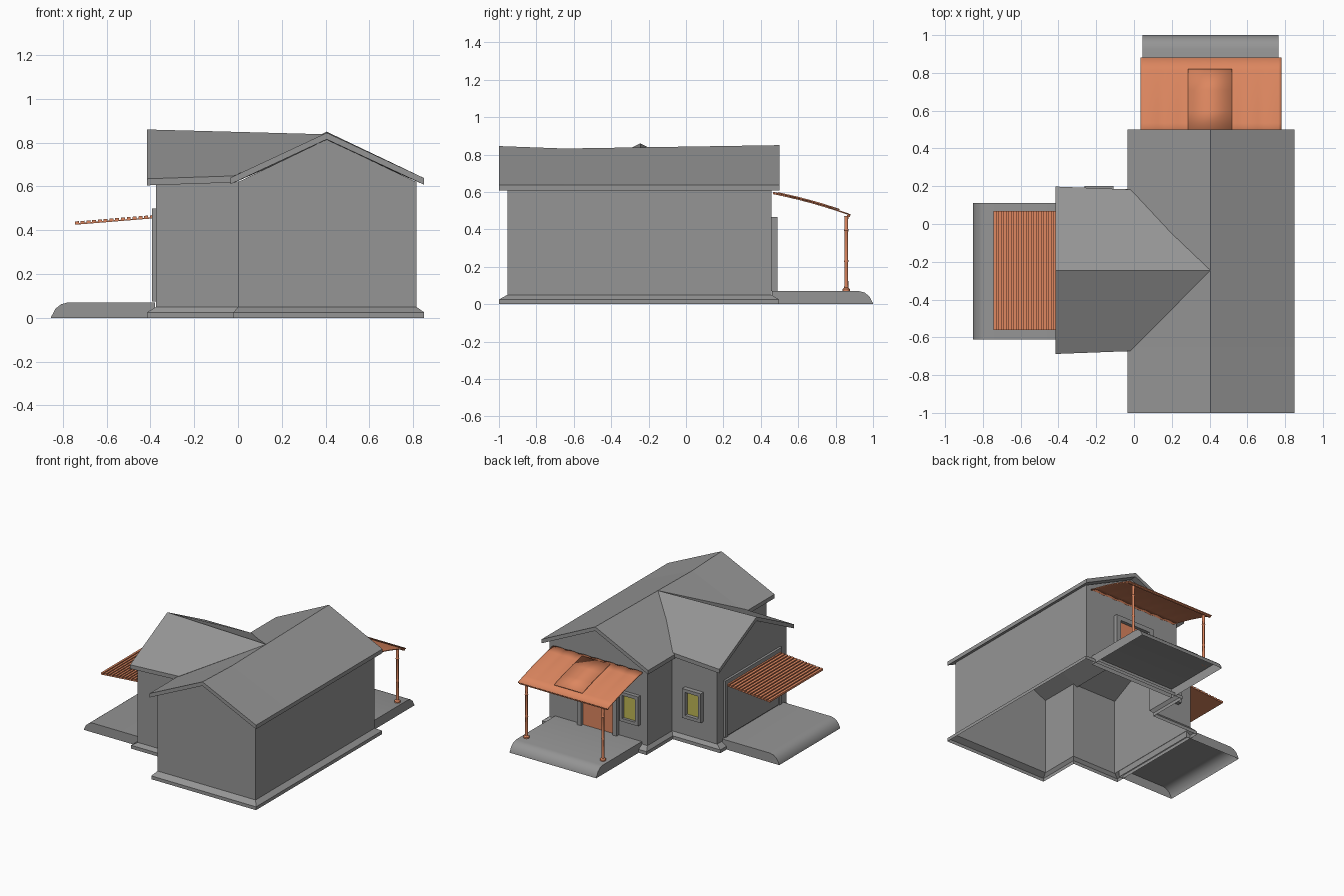
import bpy, math
from mathutils import Vector

cube = bpy.data.objects.get("Cube")
if cube:
    bpy.data.objects.remove(cube, do_unlink=True)


def material(name, rgb):
    m = bpy.data.materials.new(name)
    m.use_nodes = True
    m.diffuse_color = (*rgb, 1)
    m.node_tree.nodes["Principled BSDF"].inputs["Base Color"].default_value = (*rgb, 1)
    return m


GREY = material("plain grey", (0.3, 0.3, 0.3))
ORANGE = material("terracotta orange", (0.72, 0.24, 0.115))
YELLOW = material("window yellow", (0.52, 0.47, 0.09))


def make(name, verts, faces, mat, smooth=False):
    me = bpy.data.meshes.new(name)
    me.from_pydata([tuple(v) for v in verts], [], faces)
    me.materials.append(mat)
    ob = bpy.data.objects.new(name, me)
    bpy.context.collection.objects.link(ob)
    if smooth:
        bpy.ops.object.select_all(action='DESELECT')
        ob.select_set(True)
        bpy.context.view_layer.objects.active = ob
        bpy.ops.object.shade_smooth_by_angle(angle=math.radians(40))
    return ob


def loft(name, rings, mat, closed=True, caps=True, smooth=False):
    """Bridge equal-length rings of points into one skin."""
    n = len(rings[0])
    verts = [p for r in rings for p in r]
    faces = []
    for k in range(len(rings) - 1):
        for i in range(n if closed else n - 1):
            j = (i + 1) % n
            faces.append((k * n + i, k * n + j, (k + 1) * n + j, (k + 1) * n + i))
    if caps:
        faces += [tuple(reversed(range(n))), tuple(range(len(verts) - n, len(verts)))]
    return make(name, verts, faces, mat, smooth)


def box(name, lo, hi, mat):
    rings = [[(lo[0], lo[1], z), (hi[0], lo[1], z), (hi[0], hi[1], z), (lo[0], hi[1], z)]
             for z in (lo[2], hi[2])]
    return loft(name, rings, mat)


def tee(z, xl, xm, xr, y0, y1, y2, y3):
    """T-shaped floor outline at height z."""
    return [(x, y, z) for x, y in ((xm, y0), (xr, y0), (xr, y3), (xm, y3),
                                   (xm, y2), (xl, y2), (xl, y1), (xm, y1))]


# Walls and plinth
WALL = (-0.375, 0.0, 0.815, -0.955, -0.655, 0.165, 0.457)
FOOT = (-0.415, -0.02, 0.85, -1.0, -0.675, 0.185, 0.497)
loft("house_walls", [tee(0.045, *WALL), tee(0.622, *WALL)], GREY, caps=False)
loft("plinth", [tee(0, *FOOT), tee(0.025, *FOOT), tee(0.05, *WALL)], GREY, caps=False)

# Gable ends
for name, y in (("front_gable", WALL[3]), ("back_gable", WALL[6])):
    make(name, [(0, y, 0.62), (0.815, y, 0.62), (0.405, y, 0.815)], [(0, 1, 2)], GREY)
make("wing_gable", [(-0.375, -0.655, 0.62), (-0.375, 0.165, 0.62), (-0.375, -0.245, 0.825)],
     [(0, 2, 1)], GREY)

# Main roof with a slightly sagging ridge
T = 0.03


def main_ring(y, ridge):
    top = [(-0.035, 0.64), (0.405, ridge), (0.85, 0.638)]
    return [(x, y, z) for x, z in top] + [(x, y, z - T) for x, z in reversed(top)]


loft("main_roof", [main_ring(-1, 0.845), main_ring(-0.65, 0.832), main_ring(0.5, 0.85)], GREY)


# Wing roof, its inner end running along the valleys
def wing_ring(eave_x, ridge_x, half, eave_z, ridge_z):
    c = -0.245
    top = [(eave_x, c - half, eave_z), (ridge_x, c, ridge_z), (eave_x, c + half, eave_z)]
    return top + [(x, y, z - T) for x, y, z in reversed(top)]


loft("wing_roof", [wing_ring(-0.415, -0.415, 0.443, 0.635, 0.86),
                   wing_ring(-0.02, 0.405, 0.428, 0.648, 0.838)], GREY)


# Slabs, hollow underneath, with a rounded outer end
def slab(name, start, end, lo, hi, place):
    s = 1 if end > start else -1
    prof = [(start, 0), (start, 0.07), (end - s * 0.075, 0.07), (end - s * 0.045, 0.062),
            (end - s * 0.02, 0.042), (end, 0.005), (end, 0)]
    loft(name, [[place(d, w, z) for d, z in prof] for w in (lo, hi)], GREY,
         closed=False, smooth=True)


slab("porch_slab", 0.46, 1.0, 0.045, 0.765, lambda d, w, z: (w, d, z))
slab("driveway_slab", -0.38, -0.853, -0.612, 0.112, lambda d, w, z: (d, w, z))


# Framed openings: a raised frame with a thin panel inside
def opening(name, a0, a1, z0, z1, wall, depth, border, mat, along_x=True, sill=True):
    def part(label, u0, u1, w0, w1, d, m):
        n0, n1 = sorted((wall, wall + d))
        if along_x:
            box(label, (u0, n0, w0), (u1, n1, w1), m)
        else:
            box(label, (n0, u0, w0), (n1, u1, w1), m)
    b = border
    part(name + "_side_a", a0, a0 + b, z0, z1, depth, GREY)
    part(name + "_side_b", a1 - b, a1, z0, z1, depth, GREY)
    part(name + "_head", a0 + b, a1 - b, z1 - b, z1, depth, GREY)
    if sill:
        part(name + "_sill", a0 + b, a1 - b, z0, z0 + b, depth, GREY)
    part(name + "_panel", a0 + b, a1 - b, z0 + (b if sill else 0), z1 - b,
         math.copysign(0.008, depth), mat)


opening("porch_door", 0.235, 0.565, 0.07, 0.465, WALL[6], 0.032, 0.035, ORANGE, sill=False)
opening("porch_window", 0.06, 0.215, 0.19, 0.41, WALL[6], 0.028, 0.024, YELLOW)
opening("wing_window", -0.262, -0.108, 0.19, 0.41, WALL[5], 0.035, 0.024, YELLOW)
opening("garage_door", -0.58, 0.09, 0.075, 0.5, WALL[0], -0.018, 0.03, GREY,
        along_x=False, sill=False)


# Porch canopy: thin sheet, gently rippled at the wall and draped to the front
def canopy_z(y):
    t = (y - 0.465) / 0.415
    return 0.592 - 0.115 * t + 0.008 * math.sin(math.pi * t)


COLS = 48
rows = []
for r in range(7):
    y = 0.465 + 0.415 * r / 6
    rows.append([(0.035 + 0.745 * c / COLS, y,
                  canopy_z(y) + 0.005 * (1 - r / 6) * abs(math.sin(math.pi * 7 * c / COLS)))
                 for c in range(COLS + 1)])
sheet = loft("porch_canopy", rows, ORANGE, closed=False, caps=False, smooth=True)
patch = loft("canopy_patch", [[(x, y, canopy_z(y) + 0.009) for x in (0.287, 0.52)]
                              for y in (0.49, 0.6, 0.71, 0.82)], ORANGE,
             closed=False, caps=False, smooth=True)
for ob in (sheet, patch):
    sol = ob.modifiers.new("thickness", 'SOLIDIFY')
    sol.thickness = 0.007
    sol.offset = 0
box("canopy_front_rail", (0.04, 0.862, 0.466), (0.775, 0.876, 0.476), ORANGE)

# Turned porch posts
POST = [(0.021, 0.07), (0.021, 0.08), (0.011, 0.088), (0.009, 0.22), (0.012, 0.23),
        (0.009, 0.24), (0.009, 0.385), (0.013, 0.395), (0.009, 0.405), (0.011, 0.472)]
for side, x in (("right", 0.09), ("left", 0.725)):
    rings = [[(x + r * math.cos(a), 0.857 + r * math.sin(a), z)
              for a in (math.tau * k / 12 for k in range(12))] for r, z in POST]
    loft(side + "_porch_post", rings, ORANGE, smooth=True)

# Slatted garage awning
AX0, AX1, SLATS = -0.745, -0.376, 14


def awning_z(x):
    return 0.425 + 0.03 * (x - AX0) / (AX1 - AX0)


def strip(name, x0, x1, lift, thick):
    ring = [(x0, awning_z(x0) + lift), (x1, awning_z(x1) + lift),
            (x1, awning_z(x1) + lift + thick), (x0, awning_z(x0) + lift + thick)]
    loft(name, [[(x, y, z) for x, z in ring] for y in (-0.562, 0.07)], ORANGE)


strip("awning_sheet", AX0, AX1, 0, 0.006)
pitch = (AX1 - AX0) / SLATS
for i in range(SLATS):
    strip(f"awning_slat_{i + 1}", AX0 + i * pitch, AX0 + (i + 0.68) * pitch, 0.006, 0.009)

# Consistent outward normals
import bmesh
for ob in bpy.context.scene.objects:
    if ob.type == 'MESH':
        bm = bmesh.new()
        bm.from_mesh(ob.data)
        bmesh.ops.recalc_face_normals(bm, faces=bm.faces)
        bm.to_mesh(ob.data)
        bm.free()
